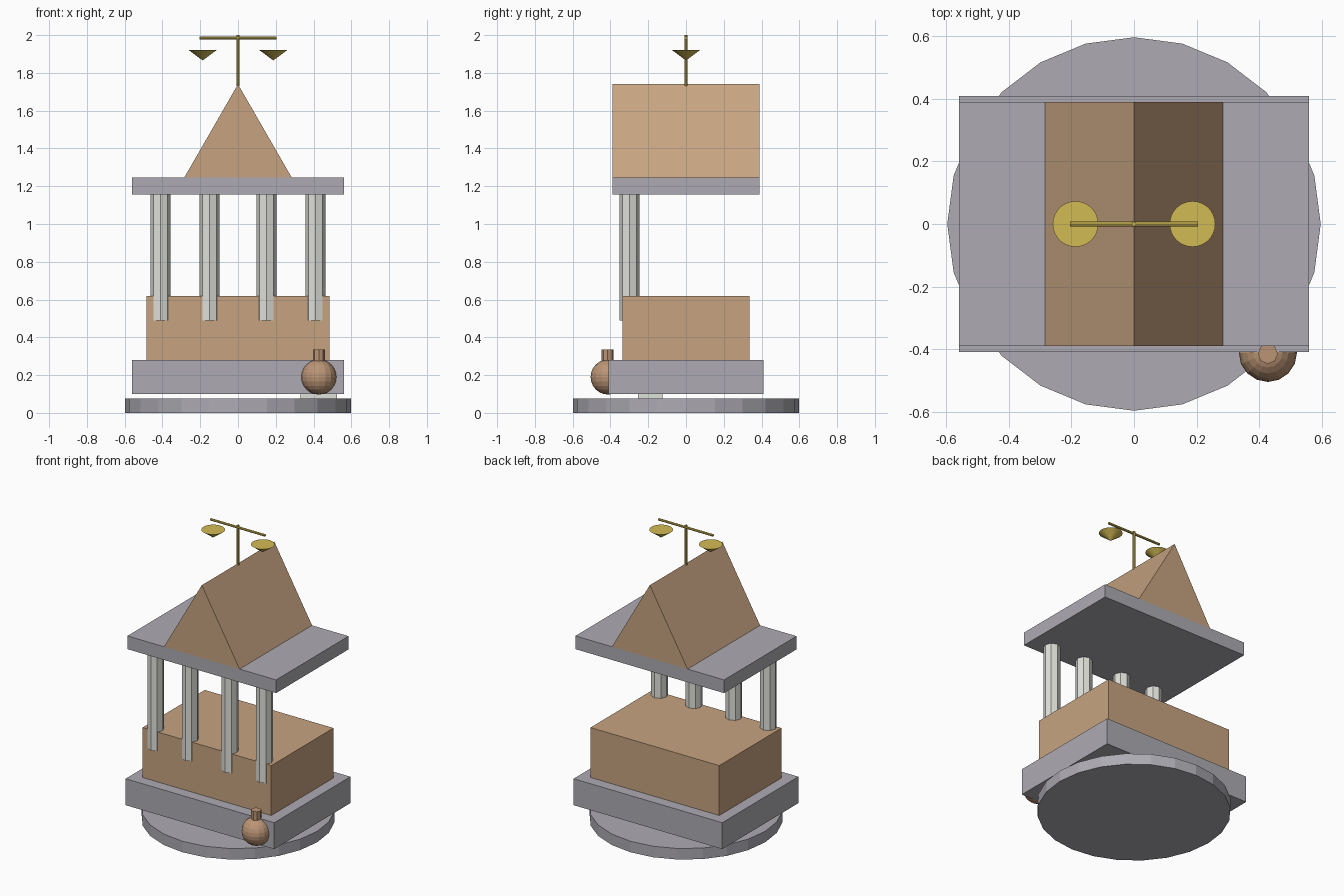
import bpy, bmesh
from math import radians
from mathutils import Matrix

cube = bpy.data.objects.get("Cube")
if cube:
    bpy.data.objects.remove(cube, do_unlink=True)


def material(name, rgb):
    m = bpy.data.materials.new(name)
    m.use_nodes = True
    color = (*rgb, 1)
    m.diffuse_color = color
    m.node_tree.nodes["Principled BSDF"].inputs["Base Color"].default_value = color
    return m


STONE = material("grey stone", (0.42, 0.41, 0.45))
TAN = material("tan sandstone", (0.57, 0.37, 0.22))
MARBLE = material("pale marble", (0.74, 0.75, 0.70))
GOLD = material("gold", (0.65, 0.50, 0.09))
BROWN = material("warm brown", (0.50, 0.30, 0.18))


def finish(name, bm, mat):
    mesh = bpy.data.meshes.new(name)
    bmesh.ops.recalc_face_normals(bm, faces=bm.faces)
    bm.to_mesh(mesh)
    bm.free()
    mesh.materials.append(mat)
    obj = bpy.data.objects.new(name, mesh)
    bpy.context.collection.objects.link(obj)
    return obj


def box(name, x, y, z, mat):
    """Box between the given (low, high) ranges."""
    bm = bmesh.new()
    size = [b - a for a, b in (x, y, z)]
    mid = [(a + b) / 2 for a, b in (x, y, z)]
    bmesh.ops.create_cube(bm, size=1, matrix=Matrix.Translation(mid) @ Matrix.Diagonal((*size, 1)))
    return finish(name, bm, mat)


def cone(name, center, r_low, r_high, height, sides, mat, turn=Matrix()):
    """Flat-shaded cylinder or cone with a corner on each axis."""
    bm = bmesh.new()
    bmesh.ops.create_cone(bm, cap_ends=True, segments=sides, radius1=r_low, radius2=r_high,
                          depth=height, matrix=Matrix.Translation(center) @ turn)
    return finish(name, bm, mat)


# Base and stepped body
cone("round_base", (0, 0, 0.0375), 0.597, 0.597, 0.075, 24, STONE)
box("lower_slab", (-0.56, 0.56), (-0.41, 0.41), (0.10, 0.28), STONE)
box("main_hall", (-0.485, 0.485), (-0.335, 0.335), (0.28, 0.62), TAN)
box("small_plinth", (0.332, 0.524), (-0.255, -0.125), (0.07, 0.12), MARBLE)

# Row of front columns
for i, x in enumerate((-0.41, -0.15, 0.15, 0.41)):
    cone(f"column_{i + 1}", (x, -0.30, 0.8225), 0.053, 0.053, 0.665, 8, MARBLE)

# Roof slab and gable running front to back
box("roof_slab", (-0.56, 0.56), (-0.39, 0.39), (1.155, 1.245), STONE)
bm = bmesh.new()
front = bm.faces.new([bm.verts.new((x, -0.39, z))
                      for x, z in ((-0.285, 1.245), (0.285, 1.245), (0, 1.74))])
new = bmesh.ops.extrude_face_region(bm, geom=[front], use_keep_orig=True)["geom"]
bmesh.ops.translate(bm, vec=(0, 0.78, 0),
                    verts=[g for g in new if isinstance(g, bmesh.types.BMVert)])
finish("gable_roof", bm, TAN)

# Balance scale on the ridge
cone("scale_post", (0, 0, 1.865), 0.008, 0.008, 0.27, 8, GOLD)
cone("scale_beam", (0, 0, 1.985), 0.008, 0.008, 0.41, 8, GOLD,
     Matrix.Rotation(radians(90), 4, "Y"))
for side, x in (("right", -0.187), ("left", 0.187)):
    cone(f"{side}_scale_pan", (x, 0, 1.893), 0, 0.073, 0.054, 32, GOLD)

# Round flask at the front corner
bm = bmesh.new()
bmesh.ops.create_uvsphere(bm, u_segments=16, v_segments=12, radius=0.093,
                          matrix=Matrix.Translation((0.428, -0.412, 0.19)))
finish("flask_body", bm, BROWN)
cone("flask_neck", (0.428, -0.415, 0.303), 0.032, 0.032, 0.064, 8, BROWN)
